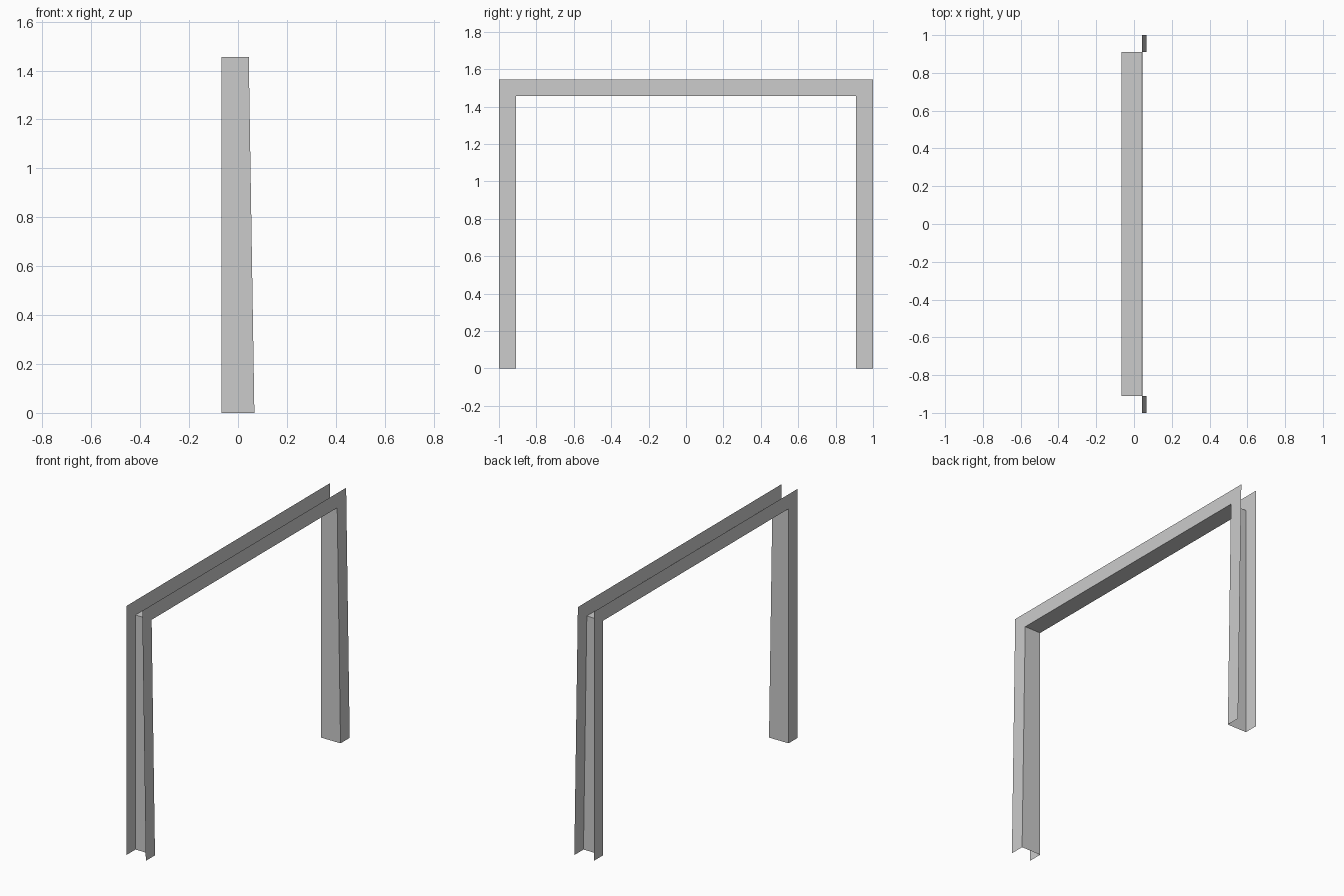
import bpy

cube = bpy.data.objects.get("Cube")
if cube:
    bpy.data.objects.remove(cube, do_unlink=True)

# Single grey sheet material
grey = bpy.data.materials.new("plain grey")
grey.use_nodes = True
COLOUR = (0.6, 0.6, 0.6, 1)
grey.diffuse_color = COLOUR
grey.node_tree.nodes["Principled BSDF"].inputs["Base Color"].default_value = COLOUR

HALF, TOP, TRIM = 1.0, 1.546, 0.09
BACK, FOOT, LEAN = -0.067, 0.067, 0.0158


def outline(inset):
    """Door-shaped path in (y, z): up one leg, across, down the other."""
    y, z = HALF - inset, TOP - inset
    return [(-y, 0), (-y, z), (y, z), (y, 0)]


def flat_face(z):
    return BACK


def leaning_face(z):
    return FOOT - LEAN * z


def strip(name, path_a, x_a, path_b, x_b):
    """Thin sheet joining two door-shaped paths."""
    verts = [(x_a(z), y, z) for y, z in path_a] + [(x_b(z), y, z) for y, z in path_b]
    n = len(path_a)
    faces = [(i, i + 1, n + i + 1, n + i) for i in range(n - 1)]
    mesh = bpy.data.meshes.new(name)
    mesh.from_pydata(verts, [], faces)
    mesh.materials.append(grey)
    obj = bpy.data.objects.new(name, mesh)
    bpy.context.collection.objects.link(obj)


outer, inner = outline(0), outline(TRIM)
# Flat trim on the right, leaning trim on the left, lining between them
strip("right_trim", inner, flat_face, outer, flat_face)
strip("left_trim", outer, leaning_face, inner, leaning_face)
strip("inner_lining", inner, leaning_face, inner, flat_face)
